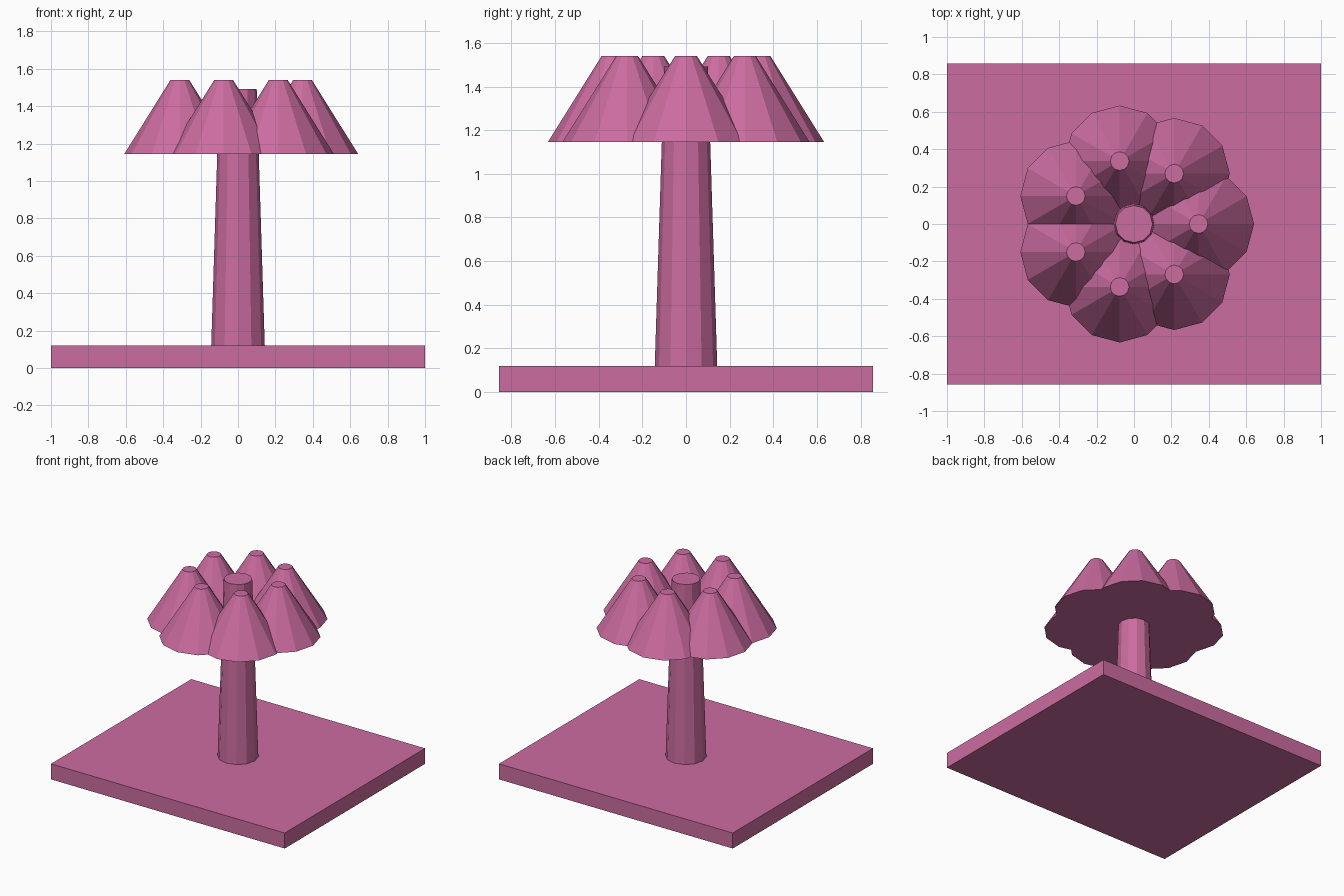
import bpy, math

if "Cube" in bpy.data.objects:
    bpy.data.objects.remove(bpy.data.objects["Cube"])

pink = bpy.data.materials.new("rose_pink")
pink.diffuse_color = (0.60, 0.15, 0.35, 1)
pink.use_nodes = True
pink.node_tree.nodes["Principled BSDF"].inputs["Base Color"].default_value = pink.diffuse_color


def finish(name):
    ob = bpy.context.object
    ob.name = name
    ob.data.materials.append(pink)
    return ob


def tapered(name, sides, r_bottom, r_top, z0, z1, x=0, y=0):
    bpy.ops.mesh.primitive_cone_add(vertices=sides, radius1=r_bottom, radius2=r_top,
                                    depth=z1 - z0, location=(x, y, (z0 + z1) / 2))
    return finish(name)


# ground slab
bpy.ops.mesh.primitive_cube_add(size=1, location=(0, 0, 0.06))
bpy.context.object.scale = (2, 1.714, 0.12)
finish("ground_slab")

# tapered trunk
tapered("trunk", 12, 0.145, 0.10, 0.06, 1.492)

# ring of seven foliage cones
for i in range(7):
    a = 2 * math.pi * i / 7
    tapered(f"foliage_{i + 1}", 12, 0.297, 0.05, 1.145, 1.54,
            0.345 * math.cos(a), 0.345 * math.sin(a))
